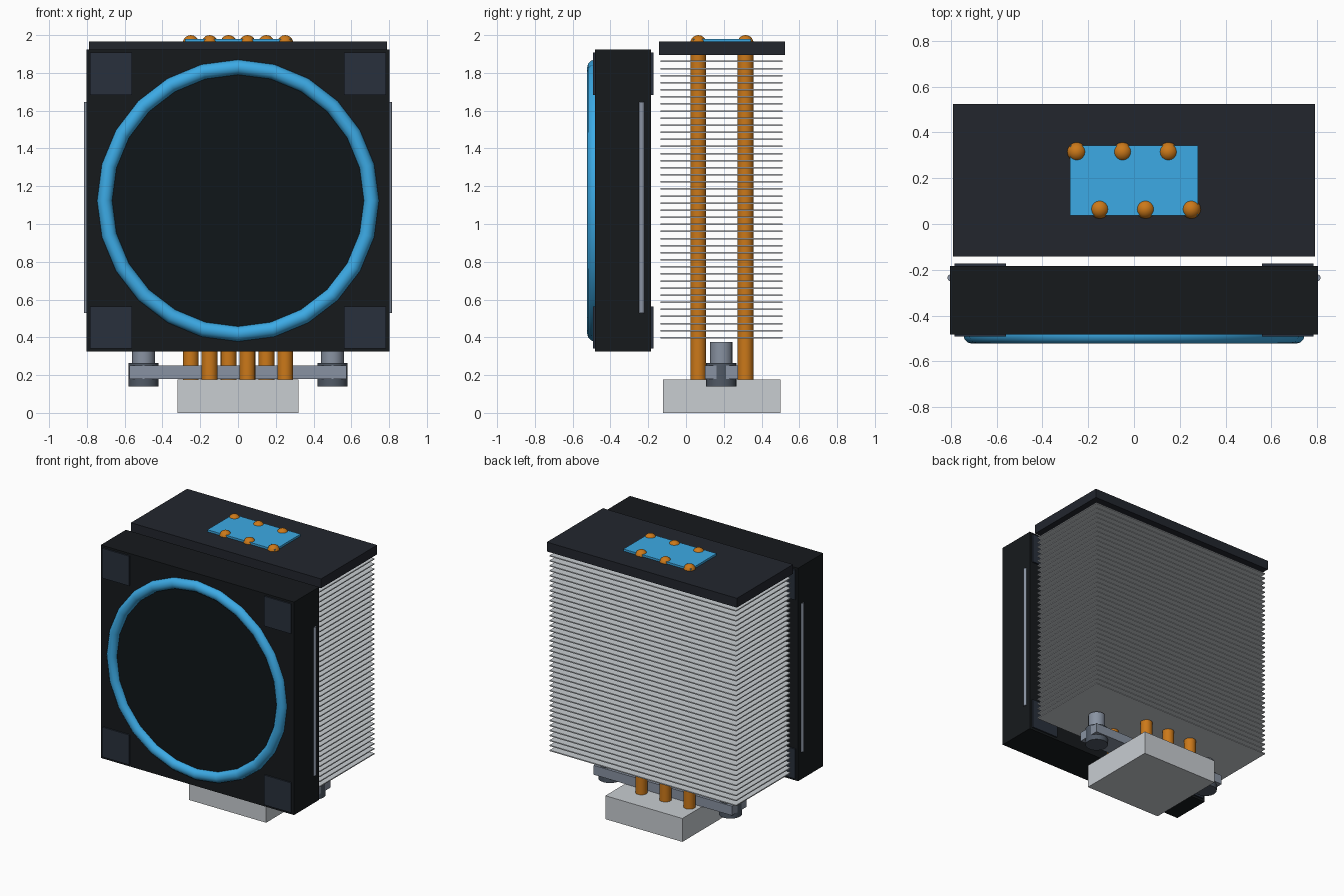
import bpy
from math import pi, radians

if "Cube" in bpy.data.objects:
    bpy.data.objects.remove(bpy.data.objects["Cube"])


def material(name, rgb):
    m = bpy.data.materials.new(name)
    m.diffuse_color = (*rgb, 1)
    m.use_nodes = True
    m.node_tree.nodes["Principled BSDF"].inputs["Base Color"].default_value = m.diffuse_color
    return m


BLACK = material("black_plastic", (0.008, 0.010, 0.012))
HUB = material("fan_black", (0.005, 0.008, 0.010))
PLATE = material("dark_cover", (0.016, 0.019, 0.027))
PAD = material("rubber", (0.022, 0.030, 0.045))
BLUE = material("blue", (0.045, 0.40, 0.78))
COPPER = material("copper", (0.60, 0.19, 0.01))
STEEL = material("steel", (0.25, 0.29, 0.36))
BOLT = material("dark_steel", (0.08, 0.10, 0.13))
ALU = material("aluminium", (0.58, 0.61, 0.64))


def finish(name, mat, smooth=False):
    o = bpy.context.object
    o.name = name
    o.data.materials.append(mat)
    if smooth:
        bpy.ops.object.shade_smooth_by_angle(angle=radians(40))
    return o


def box(name, x, y, z, mat):
    """Box from (min, max) ranges on each axis."""
    bpy.ops.mesh.primitive_cube_add(size=1, location=[(a + b) / 2 for a, b in (x, y, z)])
    bpy.context.object.scale = [b - a for a, b in (x, y, z)]
    bpy.ops.object.transform_apply(location=False, rotation=False)
    return finish(name, mat)


def rod(name, x, y, z0, z1, r, mat, sides=16):
    bpy.ops.mesh.primitive_cylinder_add(vertices=sides, radius=r, depth=z1 - z0,
                                        location=(x, y, (z0 + z1) / 2))
    return finish(name, mat, True)


# Contact base
box("base_block", (-0.32, 0.32), (-0.123, 0.5), (0, 0.176), ALU)

# Mounting bar with a bolt and post at each end
box("mounting_bar", (-0.575, 0.575), (0.1, 0.275), (0.18, 0.25), STEEL)
for s in (-1, 1):
    rod("mounting_bolt", s * 0.5, 0.187, 0.14, 0.265, 0.08, BOLT)
    rod("mounting_post", s * 0.5, 0.187, 0.26, 0.375, 0.06, STEEL)

# Fin stack
for i in range(40):
    z = 0.398 + i * 0.0375
    box("fin", (-0.775, 0.775), (-0.135, 0.512), (z - 0.004, z + 0.004), ALU)

# Top cover and blue inlay
box("top_cover", (-0.79, 0.79), (-0.143, 0.524), (1.895, 1.965), PLATE)
box("top_inlay", (-0.28, 0.28), (0.037, 0.343), (1.96, 1.98), BLUE)

# Heat pipes in two staggered rows, with round tips
for y, xs in ((0.065, (-0.15, 0.05, 0.25)), (0.315, (-0.25, -0.05, 0.15))):
    for x in xs:
        rod("heat_pipe", x, y, 0.15, 1.957, 0.042, COPPER)
        bpy.ops.mesh.primitive_uv_sphere_add(segments=16, ring_count=10, radius=0.043,
                                             location=(x, y, 1.957))
        finish("heat_pipe_tip", COPPER, True)

# Fan frame, disc and ring
FAN_Z = 1.124
box("fan_frame", (-0.803, 0.803), (-0.482, -0.184), (FAN_Z - 0.8, FAN_Z + 0.8), BLACK)
bpy.ops.mesh.primitive_cylinder_add(vertices=24, radius=0.69, depth=0.02,
                                    location=(0, -0.475, FAN_Z), rotation=(pi / 2, 0, 0))
finish("fan_disc", HUB, True)
bpy.ops.mesh.primitive_torus_add(major_segments=24, minor_segments=12, major_radius=0.706,
                                 minor_radius=0.04, location=(0, -0.483, FAN_Z),
                                 rotation=(pi / 2, 0, 0))
finish("fan_ring", BLUE, True)

# Corner pads and side clips
for sx in (-1, 1):
    for sz in (-1, 1):
        cx, cz = sx * 0.672, FAN_Z + sz * 0.672
        box("corner_pad", (cx - 0.112, cx + 0.112), (-0.492, -0.173),
            (cz - 0.112, cz + 0.112), PAD)
    rod("fan_clip", sx * 0.8, -0.235, 0.53, 1.645, 0.015, STEEL, 12)
